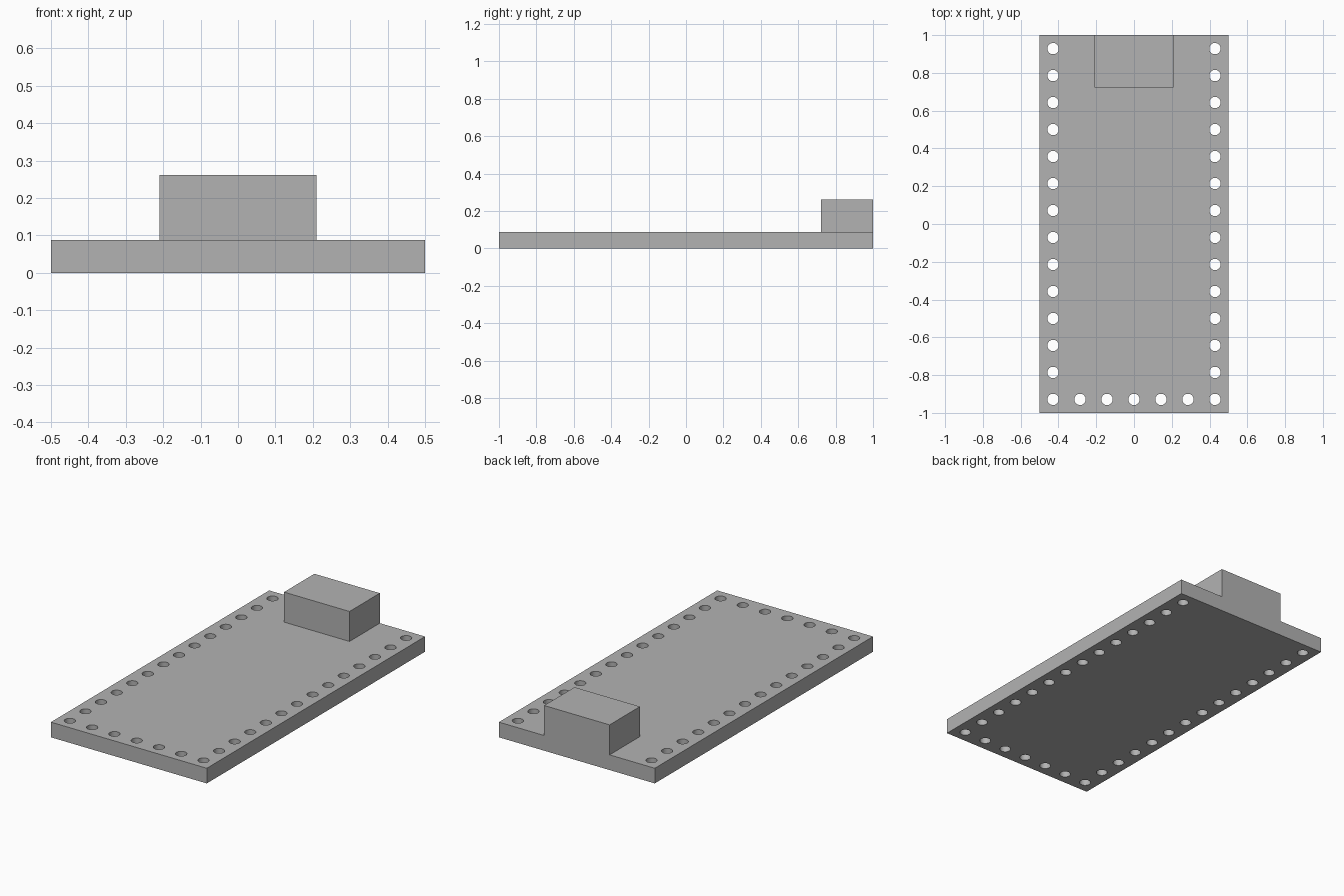
import bpy, bmesh
from mathutils import Matrix, Vector

if "Cube" in bpy.data.objects:
    bpy.data.objects.remove(bpy.data.objects["Cube"])

PITCH = 1 / 7          # spacing of the holes
THICK = 0.088          # board thickness
RADIUS = 0.03

grey = bpy.data.materials.new("plain grey")
grey.diffuse_color = (0.45, 0.45, 0.45, 1)
grey.use_nodes = True
grey.node_tree.nodes["Principled BSDF"].inputs["Base Color"].default_value = grey.diffuse_color


def make_object(name, bm):
    mesh = bpy.data.meshes.new(name)
    bm.to_mesh(mesh)
    bm.free()
    mesh.materials.append(grey)
    obj = bpy.data.objects.new(name, mesh)
    bpy.context.collection.objects.link(obj)
    return obj


def box(name, low, high):
    low, high = Vector(low), Vector(high)
    bm = bmesh.new()
    matrix = Matrix.Translation((low + high) / 2) @ Matrix.Diagonal((*(high - low), 1))
    bmesh.ops.create_cube(bm, size=1, matrix=matrix)
    return make_object(name, bm)


def combine(target, other, operation):
    mod = target.modifiers.new(operation.lower(), 'BOOLEAN')
    mod.operation = operation
    mod.solver = 'EXACT'
    mod.object = other
    bpy.context.view_layer.objects.active = target
    bpy.ops.object.modifier_apply(modifier=mod.name)
    bpy.data.objects.remove(other, do_unlink=True)


# Flat board with the raised socket block flush with its back edge
board = box("board", (-0.5, -1, 0), (0.5, 1, THICK))
socket = box("socket", (-0.21, 0.722, THICK / 2), (0.21, 1, 0.262))
combine(board, socket, 'UNION')

# Through holes: a row along each long side and one along the front edge
holes = [(side * 3 * PITCH, (i - 6.5) * PITCH) for side in (-1, 1) for i in range(14)]
holes += [(i * PITCH, -6.5 * PITCH) for i in range(-2, 3)]
bm = bmesh.new()
for x, y in holes:
    bmesh.ops.create_cone(bm, cap_ends=True, segments=32, radius1=RADIUS, radius2=RADIUS,
                          depth=0.3, matrix=Matrix.Translation((x, y, THICK / 2)))
cutter = make_object("hole_cutter", bm)
cutter.hide_render = True
combine(board, cutter, 'DIFFERENCE')

# Smooth hole walls, sharp board edges
bpy.ops.object.select_all(action='DESELECT')
board.select_set(True)
bpy.context.view_layer.objects.active = board
bpy.ops.object.shade_smooth_by_angle(angle=0.6)
